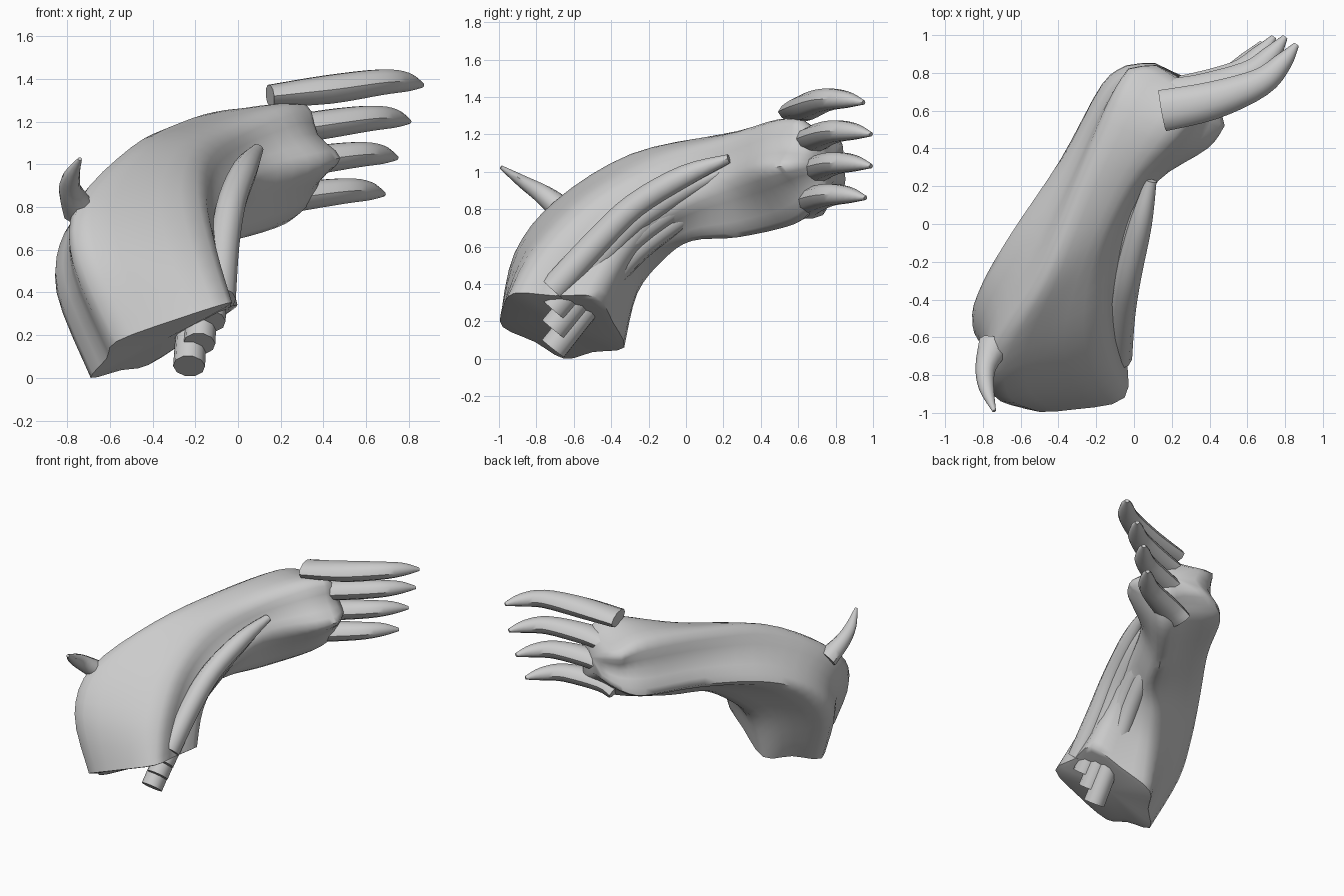
import bpy, bmesh, math
from mathutils import Vector

if "Cube" in bpy.data.objects:
    bpy.data.objects.remove(bpy.data.objects["Cube"])


def spline(pts, steps, closed=False):
    """Catmull-Rom through points of any dimension."""
    n, out = len(pts), []
    get = (lambda i: pts[i % n]) if closed else (lambda i: pts[max(0, min(n - 1, i))])
    for i in range(n if closed else n - 1):
        a, b, c, d = (Vector(get(i + k)) for k in (-1, 0, 1, 2))
        for s in range(steps):
            t = s / steps
            out.append(b + 0.5 * t * ((c - a) + t * ((2 * a - 5 * b + 4 * c - d)
                                                    + t * (3 * (b - c) + d - a))))
    if not closed:
        out.append(Vector(pts[-1]))
    return out


def loft(name, rings, angle=40):
    """Skin a list of rings and close both ends with fans."""
    bm = bmesh.new()
    rows = [[bm.verts.new(p) for p in r] for r in rings]
    n = len(rows[0])
    for r0, r1 in zip(rows, rows[1:]):
        for j in range(n):
            k = (j + 1) % n
            bm.faces.new((r0[j], r0[k], r1[k], r1[j]))
    for row, ring in ((rows[0], rings[0]), (rows[-1], rings[-1])):
        c = bm.verts.new(sum(ring, Vector()) / n)
        for j in range(n):
            bm.faces.new((row[j], row[(j + 1) % n], c))
    bmesh.ops.recalc_face_normals(bm, faces=bm.faces)
    me = bpy.data.meshes.new(name)
    bm.to_mesh(me)
    bm.free()
    ob = bpy.data.objects.new(name, me)
    bpy.context.collection.objects.link(ob)
    bpy.ops.object.select_all(action='DESELECT')
    ob.select_set(True)
    bpy.context.view_layer.objects.active = ob
    bpy.ops.object.shade_smooth_by_angle(angle=math.radians(angle))
    return ob


def sweep(name, path, radii, sides=10, steps=4):
    """Tapered tube; radii are (sideways, vertical) at each path point."""
    pts, rad = spline(path, steps), spline(radii, steps)
    rings = []
    for i, p in enumerate(pts):
        t = (pts[min(i + 1, len(pts) - 1)] - pts[max(i - 1, 0)]).normalized()
        side = t.cross(Vector((0, 0, 1))).normalized()
        up = side.cross(t)
        rings.append([p + side * rad[i][0] * math.cos(a) + up * rad[i][1] * math.sin(a)
                      for a in (2 * math.pi * j / sides for j in range(sides))])
    return loft(name, rings)


# Forearm: five long ridges from the elbow end to the wrist end
ridges = [
    [(-.57, -.98, .17), (-.74, -.91, .55), (-.74, -.70, .83), (-.50, -.30, 1.08),
     (-.30, .20, 1.18), (-.12, .64, 1.22), (-.03, .82, 1.17)],
    [(-.05, -.92, .35), (-.13, -.77, .60), (-.19, -.50, .87), (-.16, -.15, 1.06),
     (0, .20, 1.17), (.22, .47, 1.27), (.32, .60, 1.28)],
    [(-.01, -.48, .33), (-.05, -.35, .55), (-.03, -.20, .73), (.02, 0, .85),
     (.13, .23, .95), (.39, .40, 1.01), (.48, .52, 1.03)],
    [(-.42, -.33, .06), (-.40, -.26, .35), (-.30, -.12, .53), (-.15, .03, .63),
     (0, .28, .65), (.22, .58, .72), (.32, .68, .81)],
    [(-.69, -.65, .0), (-.85, -.52, .40), (-.81, -.33, .65), (-.65, -.05, .80),
     (-.39, .34, .86), (-.17, .74, .87), (-.04, .84, .91)],
]
lines = [spline(r, 4) for r in ridges]
count = len(lines[0])
rings = []
for i in range(count):
    t = i / (count - 1)
    pts = [l[i] for l in lines]
    center = sum(pts, Vector()) / 5
    pinch = max(0, t - .8) * .6
    inner = .12 * math.sin(math.pi * min(1, t / .6)) - .04
    bulge = (.11, -.02, .05, inner, -.05)
    ring = []
    for j in range(5):
        mid = (pts[j] + pts[(j + 1) % 5]) / 2
        ring += [pts[j], mid + (mid - center) * (bulge[j] - pinch)]
    rings.append(spline(ring, 3, closed=True))
# rounded elbow lip and a star-shaped stump tapering off at the wrist
low, end = (sum(r, Vector()) / len(r) for r in (rings[0], rings[-1]))
rings.insert(0, [low + (p - low) * .88 + Vector((.01, -.005, 0)) for p in rings[0]])
for scale, push in ((.82, .05), (.62, .09)):
    rings.append([end + (p - end) * scale + Vector((.62, .76, .1)) * push for p in rings[count]])
loft("forearm", rings, angle=60)

# Four curved claws stacked down the wrist; the lower three start inside it
claw_path = [(.15, .60, 1.32), (.42, .655, 1.35), (.67, .75, 1.385), (.79, .86, 1.385), (.86, .95, 1.37)]
claw_radii = [(.11, .055), (.10, .07), (.075, .062), (.05, .045), (.015, .012)]
for i, shift in enumerate([(0, 0, 0), (-.06, .04, -.17), (-.12, .04, -.34), (-.18, .01, -.51)]):
    path = [Vector(p) + Vector(shift) for p in claw_path]
    if i:
        path[0] = path[0].lerp(path[1], .3 + .1 * i)
        path[0].z -= .01 * i
    sweep(f"claw_{i + 1}", path, claw_radii)

# Elbow spike
sweep("elbow_spike", [(-.74, -.64, .78), (-.785, -.76, .875), (-.78, -.87, .945), (-.74, -.99, 1.025)],
      [(.085, .07), (.055, .055), (.04, .035), (.01, .01)])

# Four parallel tendon tubes, the lower ones sinking into the forearm
tendon_path = [(-.085, -.71, .37), (-.065, -.48, .62), (-.03, -.27, .82), (.035, 0, .98), (.09, .23, 1.07)]
tendon_radii = [(.075, .078), (.072, .075), (.07, .07), (.06, .06), (.03, .025)]
for i in range(4):
    path = [Vector(p) + i * Vector((-.048, 0, -.105 + .012 * k)) for k, p in enumerate(tendon_path)]
    sweep(f"tendon_{i + 1}", path, tendon_radii)
